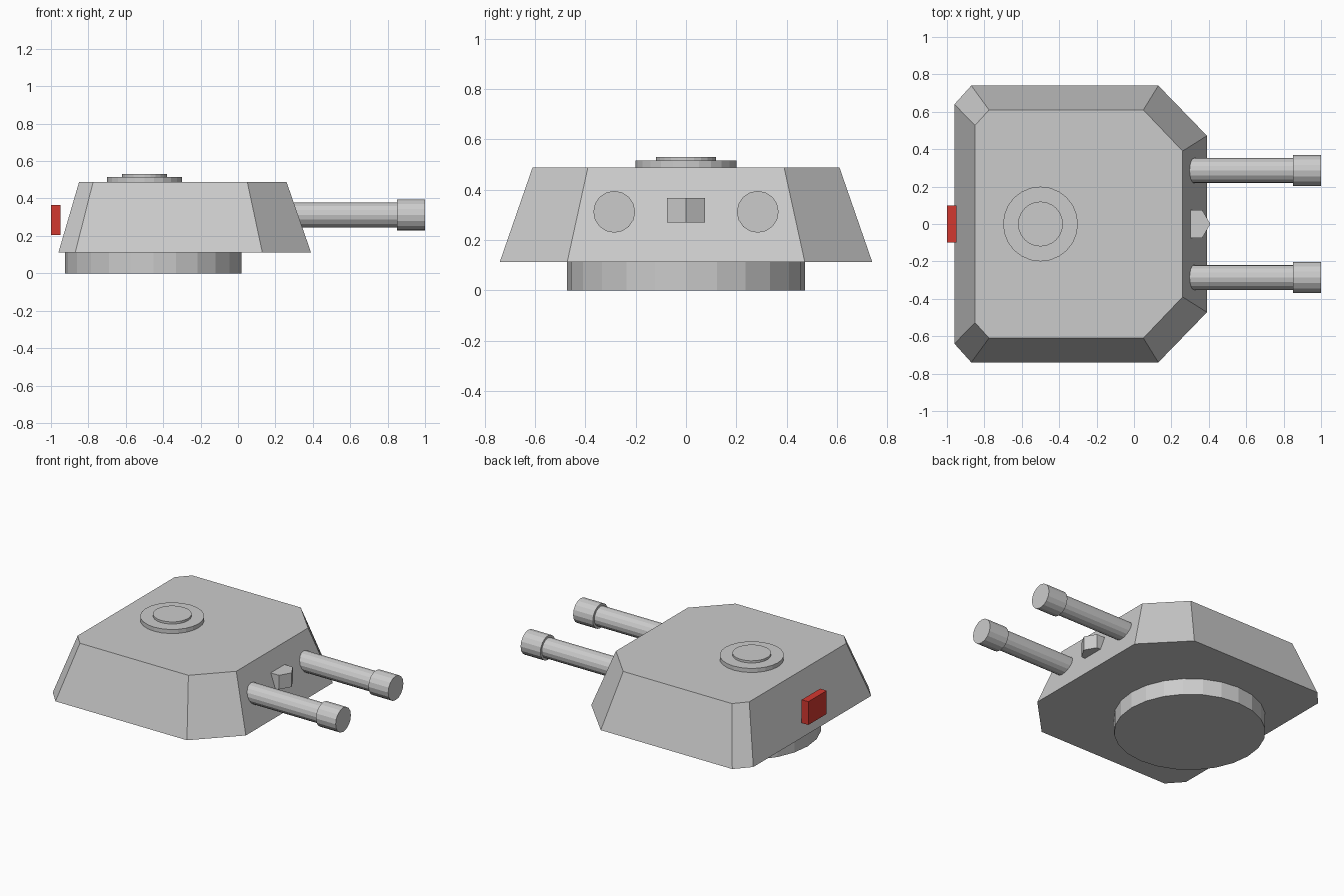
import bpy, bmesh
from math import pi

if "Cube" in bpy.data.objects:
    bpy.data.objects.remove(bpy.data.objects["Cube"])


def loft(name, rings):
    """Closed solid through a stack of matching point loops."""
    bm = bmesh.new()
    loops = [[bm.verts.new(p) for p in ring] for ring in rings]
    n = len(loops[0])
    for a, b in zip(loops, loops[1:]):
        for i in range(n):
            j = (i + 1) % n
            bm.faces.new((a[i], a[j], b[j], b[i]))
    bm.faces.new(loops[0][::-1])
    bm.faces.new(loops[-1])
    bmesh.ops.recalc_face_normals(bm, faces=bm.faces)
    mesh = bpy.data.meshes.new(name)
    bm.to_mesh(mesh)
    bm.free()
    obj = bpy.data.objects.new(name, mesh)
    bpy.context.collection.objects.link(obj)
    return obj


def cylinder(name, radius, start, end, sides, across=(0, 0), axis='Z', spin=0):
    """Cylinder from start to end along Z (across = x, y) or X (across = y, z)."""
    mid = (start + end) / 2
    along_x = axis == 'X'
    loc = (mid, *across) if along_x else (*across, mid)
    rot = (0, pi / 2, 0) if along_x else (0, 0, spin)
    bpy.ops.mesh.primitive_cylinder_add(vertices=sides, radius=radius,
                                        depth=end - start, location=loc, rotation=rot)
    bpy.context.object.name = name
    return bpy.context.object


def outline(half, z):
    """Mirror a half profile across y = 0."""
    return [(x, y, z) for x, y in half] + [(x, -y, z) for x, y in reversed(half)]


# Sloped eight-sided armoured hull
loft("hull", [
    outline([(0.39, 0.472), (0.13, 0.74), (-0.87, 0.74), (-0.96, 0.64)], 0.112),
    outline([(0.26, 0.39), (0.05, 0.61), (-0.775, 0.61), (-0.85, 0.527)], 0.487),
])

# Rotating base ring
cylinder("base_ring", 0.472, 0.0, 0.115, 24, (-0.453, 0))

# Roof hatch
cylinder("hatch_rim", 0.2, 0.47, 0.515, 24, (-0.5, 0))
cylinder("hatch_lid", 0.12, 0.47, 0.53, 24, (-0.5, 0))

# Twin guns with muzzle collars
for side, y in (("left", 0.285), ("right", -0.285)):
    cylinder(side + "_barrel", 0.067, 0.2, 0.95, 16, (y, 0.312), 'X')
    cylinder(side + "_muzzle", 0.083, 0.85, 1.0, 16, (y, 0.312), 'X')

# Hexagonal sight between the guns
cylinder("sight", 0.087, 0.27, 0.367, 6, (0.321, 0), spin=pi / 2)

# Red rear panel
bpy.ops.mesh.primitive_cube_add(size=1, location=(-0.975, 0, 0.285))
panel = bpy.context.object
panel.name = "rear_panel"
panel.scale = (0.05, 0.2, 0.16)
red = bpy.data.materials.new("red")
red.diffuse_color = (0.65, 0.04, 0.03, 1)
red.use_nodes = True
red.node_tree.nodes["Principled BSDF"].inputs["Base Color"].default_value = red.diffuse_color
panel.data.materials.append(red)
